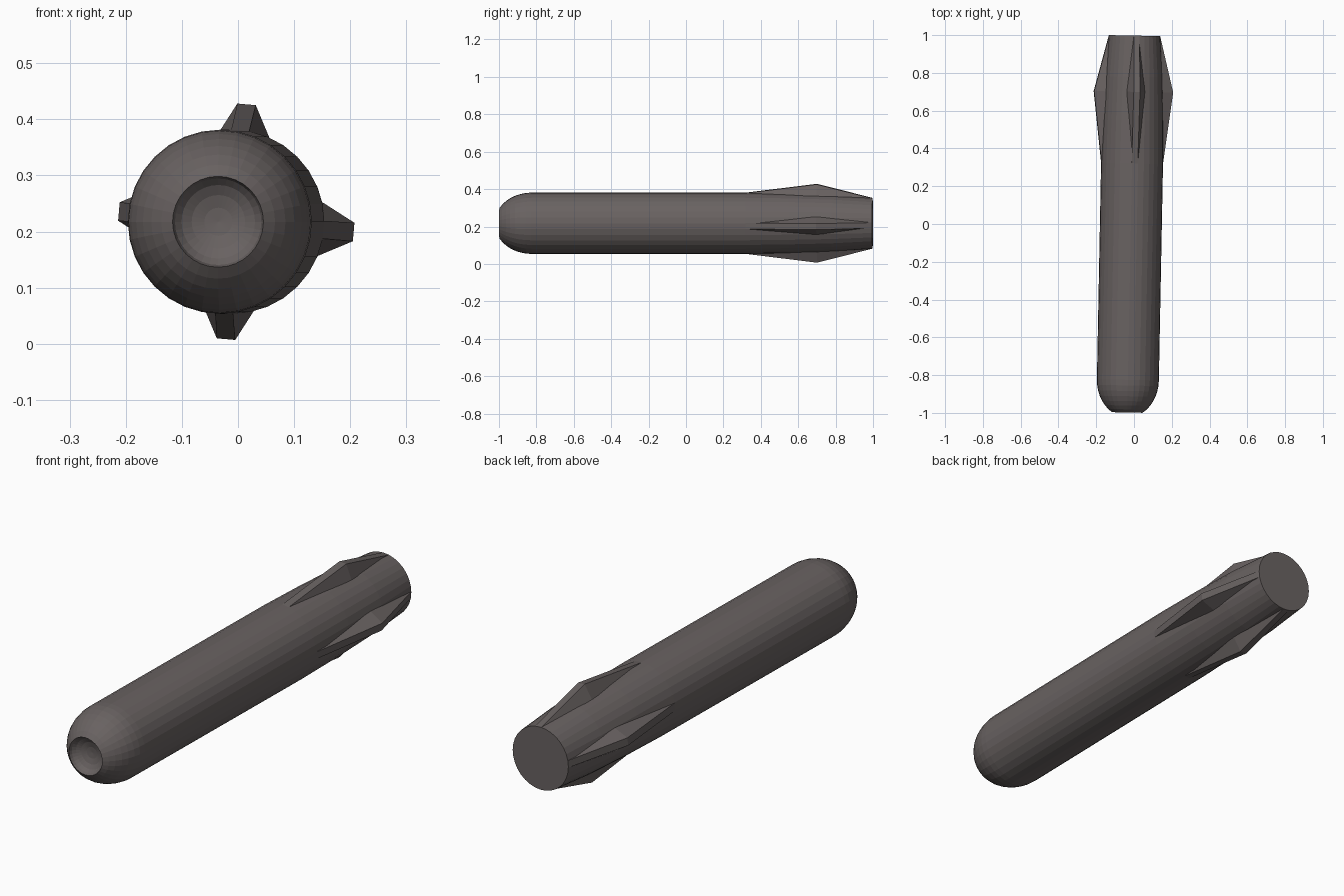
import bpy, bmesh, math
from mathutils import Matrix, Vector

if "Cube" in bpy.data.objects:
    bpy.data.objects.remove(bpy.data.objects["Cube"])

YAW = math.radians(-1.1)      # the whole body is turned slightly
ROLL = math.radians(5)        # fins are rolled slightly
PLACE = Matrix.Translation((-0.0165, 0, 0.2175)) @ Matrix.Rotation(YAW, 4, 'Z')

metal = bpy.data.materials.new("dark_warm_grey")
metal.diffuse_color = (0.14, 0.122, 0.12, 1)
metal.use_nodes = True
metal.node_tree.nodes["Principled BSDF"].inputs["Base Color"].default_value = metal.diffuse_color


def finish(bm, name):
    bmesh.ops.recalc_face_normals(bm, faces=bm.faces)
    bm.transform(PLACE)
    me = bpy.data.meshes.new(name)
    bm.to_mesh(me)
    bm.free()
    me.materials.append(metal)
    ob = bpy.data.objects.new(name, me)
    bpy.context.collection.objects.link(ob)
    return ob


def lathe(profile, name, sides=32):
    """Spin (y, radius) points round the y axis; zero radius closes to a point."""
    bm = bmesh.new()
    rings = []
    for y, r in profile:
        if r == 0:
            rings.append([bm.verts.new((0, y, 0))] * sides)
        else:
            rings.append([bm.verts.new((r * math.cos(a), y, r * math.sin(a)))
                          for a in (2 * math.pi * i / sides for i in range(sides))])
    for a, b in zip(rings, rings[1:]):
        for i in range(sides):
            j = (i + 1) % sides
            quad = [a[i], a[j], b[j], b[i]]
            bm.faces.new(list(dict.fromkeys(quad)))
    bm.faces.new(rings[-1])   # flat tail cap
    return finish(bm, name)


# Body: dimpled nose, elliptical shoulder, straight tube, tapered tail
R, FRONT, TAIL, HOLE, DEPTH = 0.164, -0.9985, 0.9975, 0.081, 0.045
profile = []
for k in range(5):            # dimple bowl
    t = k / 5 * math.pi / 2
    profile.append((FRONT + DEPTH * math.cos(t), HOLE * math.sin(t)))
start = math.asin(HOLE / R)
for k in range(8):            # rounded nose
    t = start + (math.pi / 2 - start) * k / 7
    profile.append((-0.825 - 0.199 * math.cos(t), R * math.sin(t)))
profile += [(0.32, R), (0.55, 0.160), (0.78, 0.152), (TAIL, 0.136)]
lathe(profile, "torpedo_body")

# Fins: flat-topped wedges peaking at y = 0.7
for n, side in enumerate(("top", "right", "bottom", "left")):
    bm = bmesh.new()
    rings = []
    # each section: y, outer radius, outer half width, inner half width
    for y, r, wo, wi in ((0.32, 0.163, 0.016, 0.016),
                         (0.70, 0.210, 0.0165, 0.048),
                         (TAIL, 0.135, 0.015, 0.015)):
        rings.append([bm.verts.new(p) for p in
                      ((-wo, y, r), (wo, y, r),
                       (wi, y, min(0.15, r - 0.01)), (-wi, y, min(0.15, r - 0.01)))])
    for a, b in zip(rings, rings[1:]):
        for i in range(4):
            j = (i + 1) % 4
            bm.faces.new((a[i], a[j], b[j], b[i]))
    bm.faces.new(rings[0])
    bm.faces.new(rings[-1])
    bm.transform(Matrix.Rotation(ROLL + n * math.pi / 2, 4, 'Y'))
    finish(bm, side + "_fin")
